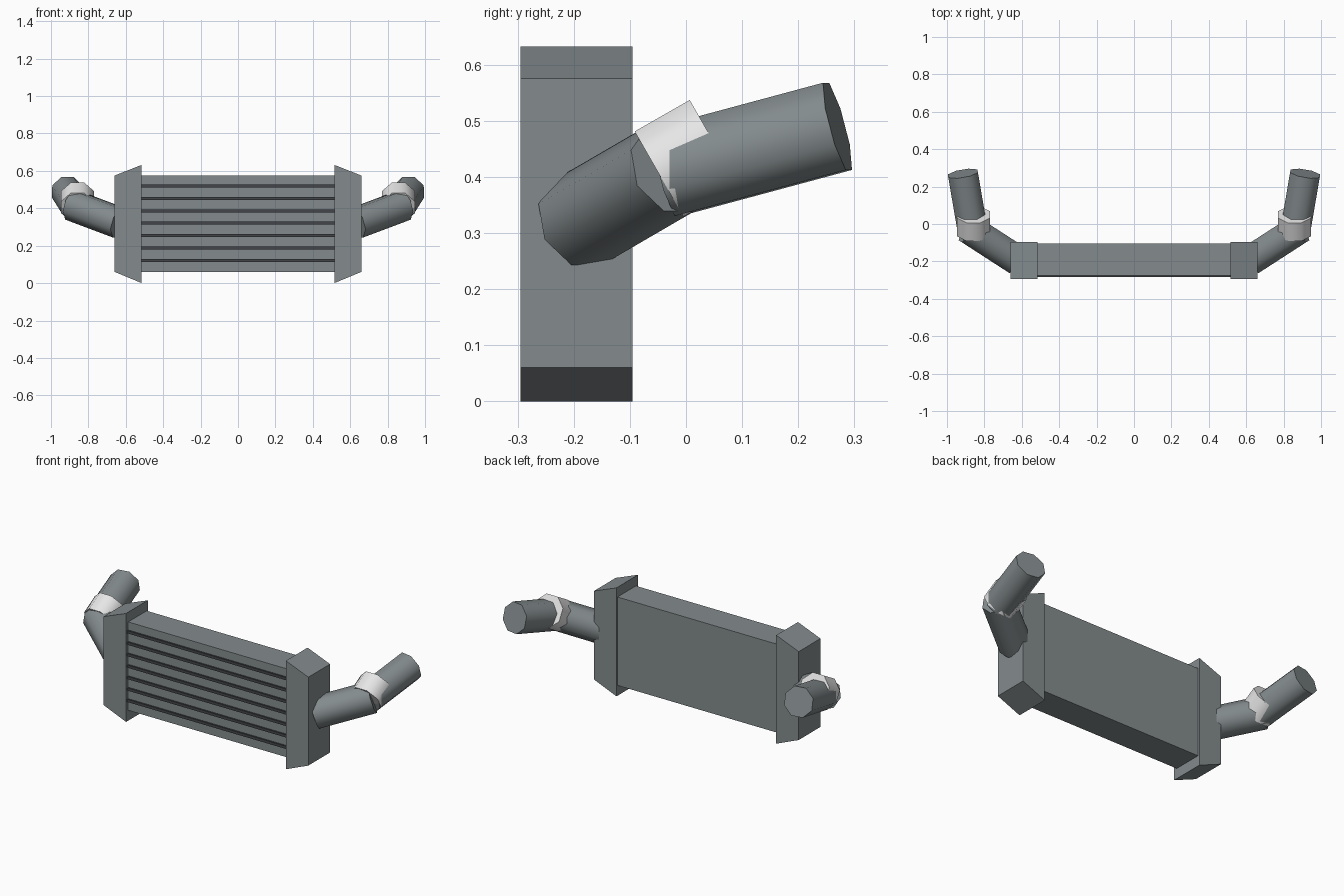
import bpy
import bmesh
import math
from mathutils import Vector, Matrix

old = bpy.data.objects.get("Cube")
if old:
    bpy.data.objects.remove(old, do_unlink=True)


def material(name, colour):
    mat = bpy.data.materials.new(name)
    mat.use_nodes = True
    mat.diffuse_color = (*colour, 1)
    bsdf = next(n for n in mat.node_tree.nodes if n.type == 'BSDF_PRINCIPLED')
    bsdf.inputs["Base Color"].default_value = (*colour, 1)
    return mat


STEEL = material("steel grey", (0.23, 0.26, 0.27))
DARK = material("dark grey", (0.055, 0.06, 0.065))
SILVER = material("light silver", (0.8, 0.8, 0.8))


def finish(name, bm, mat):
    bmesh.ops.recalc_face_normals(bm, faces=bm.faces)
    mesh = bpy.data.meshes.new(name)
    bm.to_mesh(mesh)
    bm.free()
    mesh.materials.append(mat)
    obj = bpy.data.objects.new(name, mesh)
    bpy.context.collection.objects.link(obj)
    return obj


def box(name, low, high, mat):
    low, high = Vector(low), Vector(high)
    bm = bmesh.new()
    bmesh.ops.create_cube(bm, size=1)
    for v in bm.verts:
        v.co = (low + high) / 2 + v.co * (high - low)
    return finish(name, bm, mat)


def tube(name, start, end, radius, mat):
    """Eight-sided closed cylinder with a flat side facing up."""
    start, end = Vector(start), Vector(end)
    axis = (end - start).normalized()
    side = axis.cross(Vector((0, 0, 1))).normalized()
    up = side.cross(axis)
    frame = Matrix((side, up, -axis)).transposed().to_4x4()
    bm = bmesh.new()
    bmesh.ops.create_cone(bm, cap_ends=True, segments=8, radius1=radius,
                          radius2=radius, depth=(end - start).length)
    turn = Matrix.Rotation(math.pi / 8, 4, 'Z')
    # Only turn the ring if a vertex, not a flat side, points up
    if any(abs(v.co.x) < 1e-4 for v in bm.verts):
        bm.transform(turn)
    bm.transform(Matrix.Translation((start + end) / 2) @ frame)
    obj = finish(name, bm, mat)
    bpy.ops.object.select_all(action='DESELECT')
    obj.select_set(True)
    bpy.context.view_layer.objects.active = obj
    bpy.ops.object.shade_smooth_by_angle(angle=math.radians(50))
    return obj


# Core block with dark horizontal fins on the front
box("core", (-0.53, -0.275, 0.06), (0.53, -0.105, 0.575), STEEL)
for i in range(7):
    z = 0.12 + i * 0.0667
    box(f"core_fin_{i + 1}", (-0.52, -0.284, z - 0.008),
        (0.52, -0.27, z + 0.008), DARK)

for label, s in (("left", 1), ("right", -1)):
    # End tank, tapering towards its outer face
    tank = box(f"{label}_end_tank", (0.515, -0.295, 0), (0.66, -0.095, 0.632), STEEL)
    for v in tank.data.vertices:
        if v.co.x > 0.6:
            v.co.z = 0.06 if v.co.z < 0.3 else 0.575
    # Bent pipe in two lengths, with a clamp over the joint
    parts = [
        tank,
        tube(f"{label}_inner_pipe", (0.63, -0.19, 0.32), (0.885, -0.025, 0.416), 0.087, STEEL),
        tube(f"{label}_outer_pipe", (0.863, -0.035, 0.408), (0.915, 0.27, 0.49), 0.087, STEEL),
        tube(f"{label}_pipe_clamp", (0.858, -0.048, 0.405), (0.858, 0.05, 0.461), 0.0947, SILVER),
    ]
    if s < 0:
        for obj in parts:
            obj.data.transform(Matrix.Scale(-1, 4, (1, 0, 0)))
            obj.data.flip_normals()
